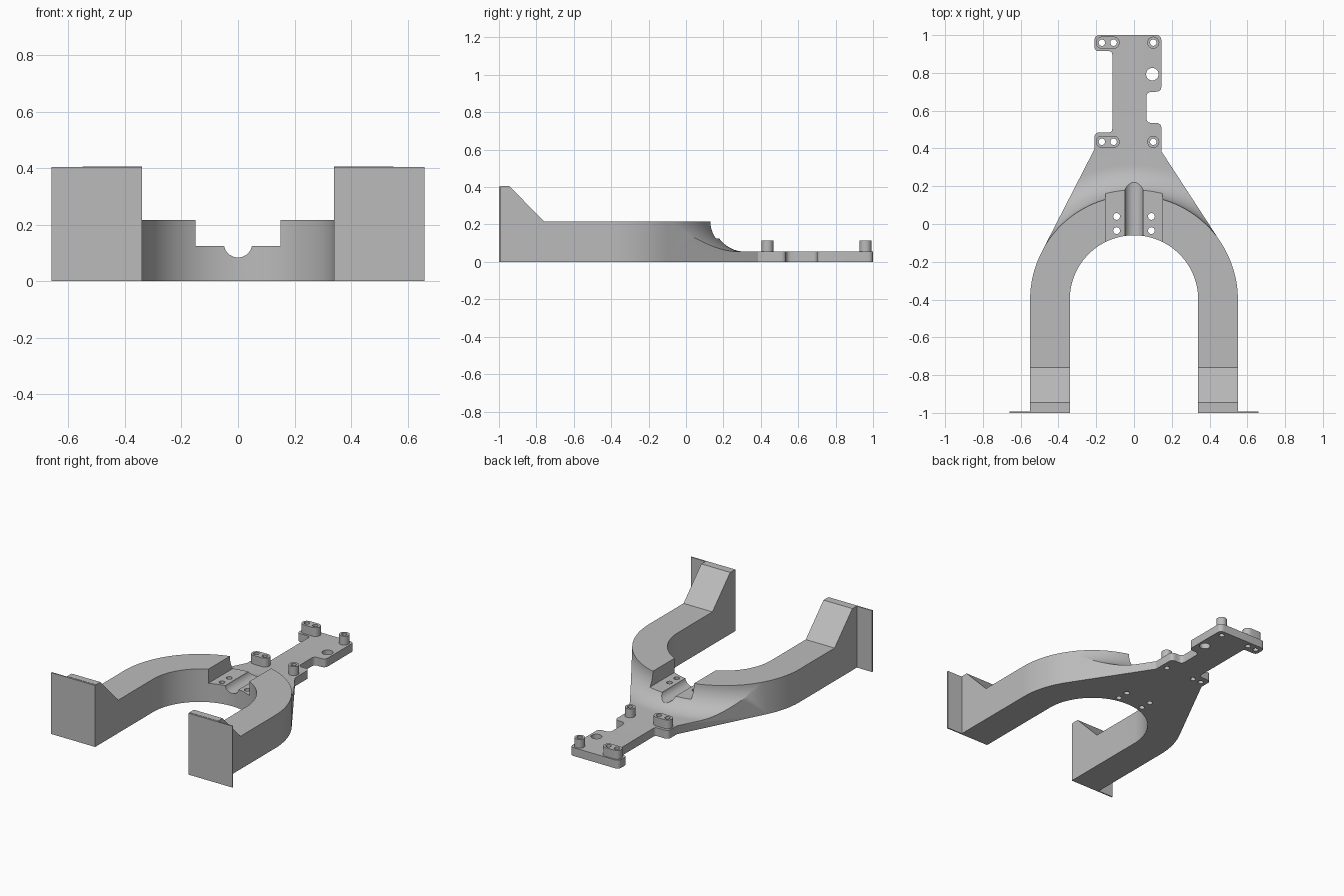
import bpy, bmesh
from math import cos, sin, pi, radians, atan2, acos, hypot

if "Cube" in bpy.data.objects:
    bpy.data.objects.remove(bpy.data.objects["Cube"])

grey = bpy.data.materials.new("plain_grey")
grey.use_nodes = True
COLOUR = (0.5, 0.5, 0.5, 1)
grey.diffuse_color = COLOUR
grey.node_tree.nodes["Principled BSDF"].inputs["Base Color"].default_value = COLOUR

CY, R_OUT, R_IN = -0.4, 0.55, 0.34      # arch centre and radii
TOP, PLATE, BOSS = 0.217, 0.055, 0.113  # heights
FRONT = -0.992


def finish(name, bm):
    bmesh.ops.recalc_face_normals(bm, faces=bm.faces)
    me = bpy.data.meshes.new(name)
    bm.to_mesh(me)
    bm.free()
    me.materials.append(grey)
    ob = bpy.data.objects.new(name, me)
    bpy.context.collection.objects.link(ob)
    return ob


def loft(name, rings):
    """Closed solid through a list of equal-length rings."""
    bm = bmesh.new()
    vs = [[bm.verts.new(p) for p in ring] for ring in rings]
    n = len(vs[0])
    for a, b in zip(vs, vs[1:]):
        for i in range(n):
            bm.faces.new((a[i], a[(i + 1) % n], b[(i + 1) % n], b[i]))
    bm.faces.new(vs[0])
    bm.faces.new(vs[-1])
    return finish(name, bm)


def prism(name, pts, z0, z1):
    return loft(name, [[(x, y, z) for x, y in pts] for z in (z0, z1)])


def box(name, x0, x1, y0, y1, z0, z1):
    return prism(name, [(x0, y0), (x1, y0), (x1, y1), (x0, y1)], z0, z1)


def arc(cx, cy, r, a0, a1, n):
    return [(cx + r * cos(a0 + (a1 - a0) * i / n), cy + r * sin(a0 + (a1 - a0) * i / n))
            for i in range(n + 1)]


def rounded(corners):
    """Round each inner corner (x, y, radius) of an open path."""
    out = [corners[0][:2]]
    for p, c, q in zip(corners, corners[1:], corners[2:]):
        ends = []
        for o in (p, q):
            k = c[2] / hypot(o[0] - c[0], o[1] - c[1])
            ends.append((c[0] + (o[0] - c[0]) * k, c[1] + (o[1] - c[1]) * k))
        for i in range(7):
            t = i / 6
            out.append(tuple((1 - t) ** 2 * ends[0][j] + 2 * t * (1 - t) * c[j]
                             + t * t * ends[1][j] for j in (0, 1)))
    return out + [corners[-1][:2]]


def cut(ob, cutters):
    for c in cutters:
        c.hide_render = True
        m = ob.modifiers.new("cut", "BOOLEAN")
        m.operation, m.solver, m.object = "DIFFERENCE", "EXACT", c
    bpy.context.view_layer.update()
    dg = bpy.context.evaluated_depsgraph_get()
    me = bpy.data.meshes.new_from_object(ob.evaluated_get(dg))
    ob.modifiers.clear()
    ob.data = me


def tangent(x, y, side):
    return atan2(y - CY, x) + side * acos(R_OUT / hypot(x, y - CY))


# Plan outline: legs, arch, flared neck and notched mounting plate
neck = rounded([
    (0.145, 0.385, 0), (0.145, 0.535, 0.03), (0.065, 0.535, 0.03), (0.065, 0.7, 0.03),
    (0.145, 0.7, 0.03), (0.145, 1, 0.03), (-0.21, 1, 0.03), (-0.21, 0.915, 0.025),
    (-0.115, 0.915, 0.02), (-0.115, 0.485, 0.02), (-0.21, 0.485, 0.03), (-0.21, 0.395, 0)])
outline = [(R_OUT, FRONT)]
outline += arc(0, CY, R_OUT, 0, tangent(0.145, 0.385, -1), 20)
outline += neck
outline += arc(0, CY, R_OUT, tangent(-0.21, 0.395, 1), pi, 20)
outline += [(-R_OUT, FRONT), (-R_IN, FRONT)]
outline += arc(0, CY, R_IN, pi, 0, 56)
outline += [(R_IN, FRONT)]
body = prism("fork_body", outline, 0, TOP)

# Swept fillet between arch wall and mounting plate
fr = TOP - PLATE
profile = arc(R_OUT + 0.001 + fr, TOP, fr, pi, 1.5 * pi, 14)
profile += [(1.7, PLATE), (1.7, 0.4), (R_OUT + 0.001, 0.4)]
sweep = loft("fillet_cutter", [
    [(r * cos(a), CY + r * sin(a), z) for r, z in profile]
    for a in (radians(10 + 160 * i / 80) for i in range(81))])

# Clamp pocket with a round channel
pocket = box("pocket_cutter", -0.15, 0.15, -0.3, 0.3, 0.124, 0.5)
channel = loft("channel_cutter", [
    [(x, y, z) for x, z in arc(0, 0.134, 0.05, 0, 2 * pi * 31 / 32, 31)] for y in (-0.3, 0.4)])


def drill(x, y, r):
    return prism("hole_cutter", arc(x, y, r, 0, 2 * pi * 23 / 24, 23), -0.1, 0.3)


ROWS = (0.435, 0.96)
pocket_holes = [drill(s * 0.092, y, 0.018) for s in (-1, 1) for y in (-0.035, 0.04)]
boss_holes = [drill(x, y, 0.017) for y in ROWS for x in (-0.17, -0.108, 0.102)]
plate_hole = drill(0.097, 0.793, 0.033)
cutters = [sweep, pocket, channel, plate_hole] + pocket_holes + boss_holes
cut(body, cutters)

# Raised bosses around the mounting holes
parts = [body]
for row, y in zip(("inner", "outer"), ROWS):
    slot = prism(row + "_double_boss",
                 arc(-0.108, y, 0.032, -pi / 2, pi / 2, 12)
                 + arc(-0.17, y, 0.032, pi / 2, 1.5 * pi, 12), PLATE, BOSS)
    single = prism(row + "_single_boss", arc(0.102, y, 0.032, 0, 2 * pi * 23 / 24, 23), PLATE, BOSS)
    cut(slot, [h for h in boss_holes])
    cut(single, [h for h in boss_holes])
    parts += [slot, single]

for c in cutters:
    bpy.data.objects.remove(c)

# Sloped leg ends and thin end flanges
slope = [(FRONT, TOP), (-0.76, TOP), (-0.945, 0.406), (FRONT, 0.406)]
for side, s in (("left", 1), ("right", -1)):
    parts.append(loft(side + "_leg_ramp", [[(s * x, y, z) for y, z in slope] for x in (R_IN, R_OUT)]))
    xs = sorted((s * R_IN, s * 0.66))
    parts.append(box(side + "_end_flange", *xs, -1, FRONT, 0, 0.404))

# Smooth curved walls, keep crisp edges
bpy.ops.object.select_all(action="DESELECT")
for ob in parts:
    ob.select_set(True)
bpy.context.view_layer.objects.active = body
bpy.ops.object.shade_smooth_by_angle(angle=radians(30))
